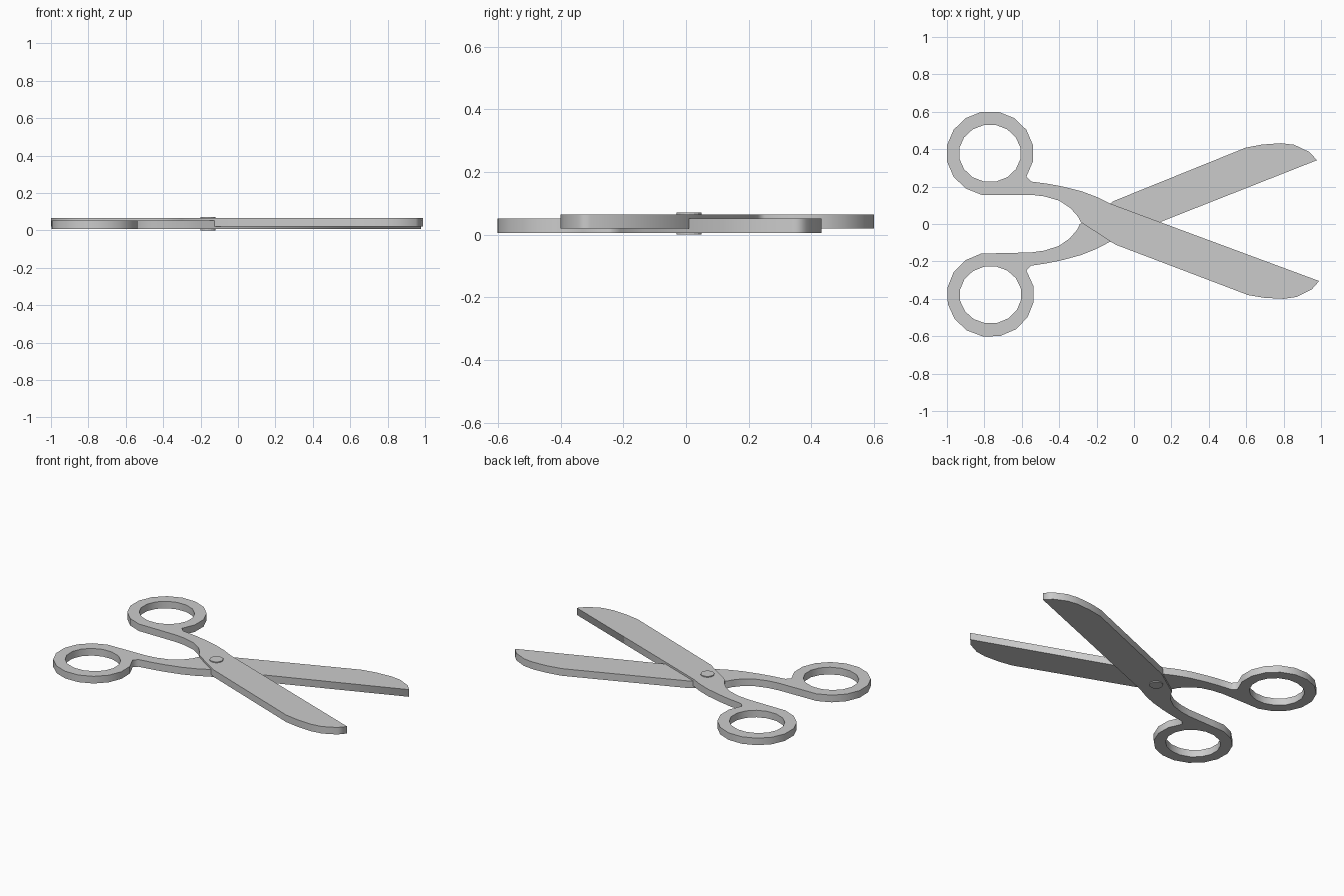
import bpy, math
from mathutils import Matrix, Vector

if "Cube" in bpy.data.objects:
    bpy.data.objects.remove(bpy.data.objects["Cube"])

PIVOT = Vector((-0.16, 0.01))
RING = (-0.77, 0.378)


def ring_points(rx, ry, start, count):
    angles = [math.radians(start + 22.5 * i) for i in range(count)]
    return [(RING[0] + rx * math.cos(a), RING[1] + ry * math.sin(a)) for a in angles]


# finger ring arc, handle, blade, and back along the outer side of the handle
outline = ring_points(0.234, 0.226, -33.75, 15) + [
    (-0.55, 0.156), (-0.48, 0.148), (-0.40, 0.125), (-0.34, 0.085),
    (-0.30, 0.04), (-0.285, 0.01), (-0.10, -0.11), (0.61, -0.38),
    (0.70, -0.395), (0.80, -0.40), (0.87, -0.39), (0.95, -0.35),
    (0.99, -0.305), (-0.13, 0.11), (-0.20, 0.145), (-0.28, 0.175),
    (-0.38, 0.20), (-0.46, 0.215), (-0.55, 0.227)]
hole = ring_points(0.166, 0.154, 11.25, 16)


def make_half(name, loops, z0, z1):
    curve = bpy.data.curves.new(name, 'CURVE')
    curve.dimensions = '2D'
    curve.fill_mode = 'BOTH'
    curve.extrude = (z1 - z0) / 2
    for pts in loops:
        s = curve.splines.new('POLY')
        s.points.add(len(pts) - 1)
        for p, (x, y) in zip(s.points, pts):
            p.co = (x, y, 0, 1)
        s.use_cyclic_u = True
    ob = bpy.data.objects.new(name, curve)
    ob.location.z = (z0 + z1) / 2
    bpy.context.collection.objects.link(ob)
    bpy.ops.object.select_all(action='DESELECT')
    ob.select_set(True)
    bpy.context.view_layer.objects.active = ob
    bpy.ops.object.convert(target='MESH')
    return ob


def mirrored(pts):
    # flip across the pivot line and open slightly about the pivot
    rot = Matrix.Rotation(math.radians(1.2), 2)
    out = []
    for x, y in pts:
        v = rot @ (Vector((x, 0.012 - y)) - PIVOT) + PIVOT
        out.append((v.x - 0.005, v.y))
    return out


# upper and lower scissor halves
make_half("upper_half", [outline, hole], 0.020, 0.065)
make_half("lower_half", [mirrored(outline), mirrored(hole)], 0.006, 0.052)

# pivot rivet
bpy.ops.mesh.primitive_cylinder_add(vertices=16, radius=0.04, depth=0.071,
                                    location=(PIVOT.x, PIVOT.y, 0.0355))
bpy.context.object.name = "rivet"
